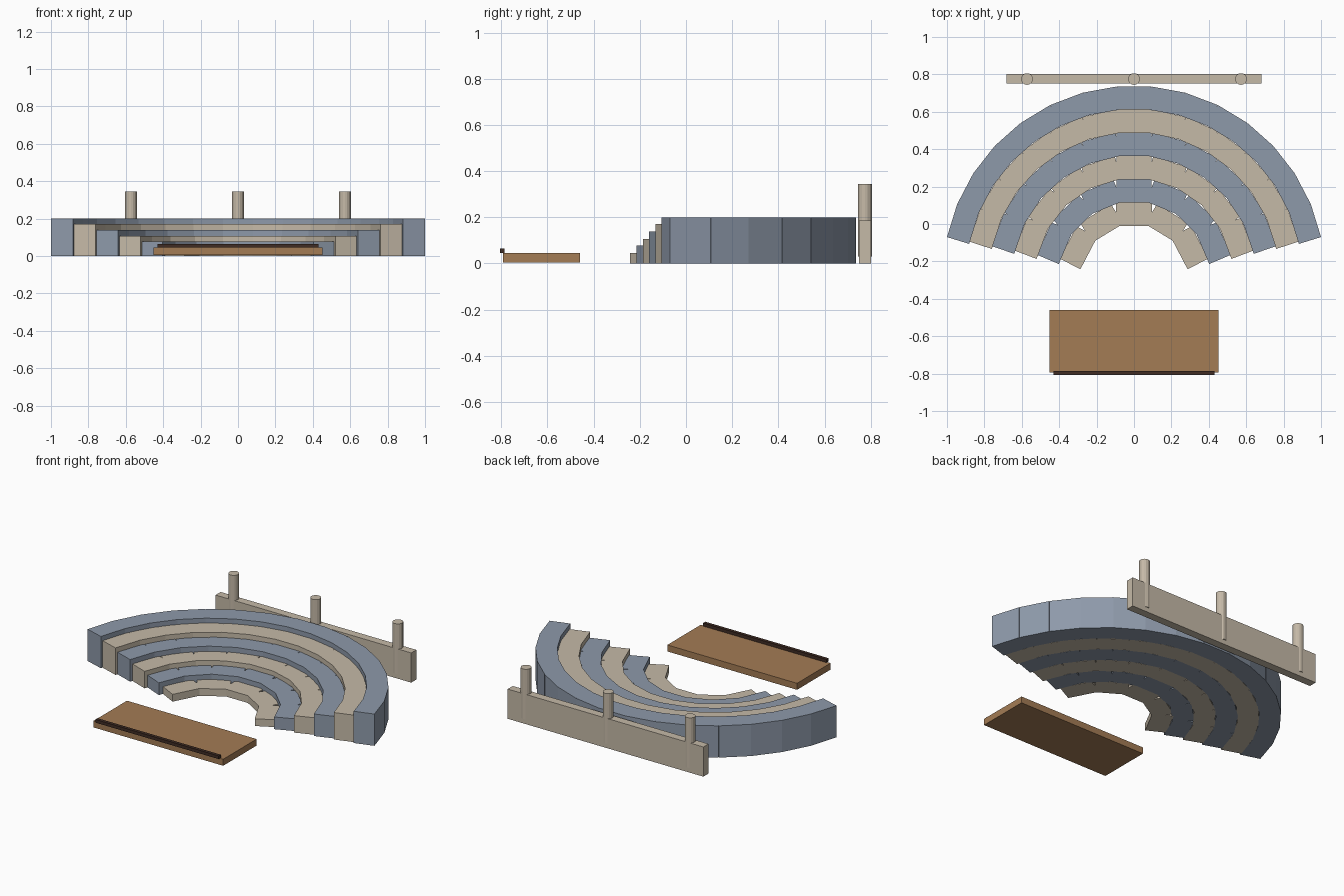
import bpy, bmesh, math
from mathutils import Matrix, Vector

if "Cube" in bpy.data.objects:
    bpy.data.objects.remove(bpy.data.objects["Cube"])


def material(name, rgb):
    m = bpy.data.materials.new(name)
    m.diffuse_color = (*rgb, 1.0)
    m.use_nodes = True
    m.node_tree.nodes["Principled BSDF"].inputs["Base Color"].default_value = m.diffuse_color
    return m


BLUE = material("slate blue", (0.27, 0.32, 0.40))
TAN = material("warm stone", (0.56, 0.49, 0.39))
WOOD = material("stage wood", (0.37, 0.20, 0.09))
DARK = material("dark wood", (0.05, 0.025, 0.017))


def finish(bm, name, mat):
    me = bpy.data.meshes.new(name)
    bm.to_mesh(me)
    bm.free()
    me.materials.append(mat)
    ob = bpy.data.objects.new(name, me)
    bpy.context.collection.objects.link(ob)
    return ob


def add_box(bm, size, centre, angle=0.0):
    mat = (Matrix.Translation(centre) @ Matrix.Rotation(angle, 4, 'Z')
           @ Matrix.Diagonal((*size, 1.0)))
    bmesh.ops.create_cube(bm, size=1.0, matrix=mat)


def box(name, lo, hi, mat):
    bm = bmesh.new()
    lo, hi = Vector(lo), Vector(hi)
    add_box(bm, hi - lo, (lo + hi) / 2)
    return finish(bm, name, mat)


# Seating tiers: straight blocks laid round an arc, more blocks per outer tier
CY, R0, DEPTH = -0.283, 0.273, 0.1242
SWEEP = math.radians(156)
HEIGHTS = (0.046, 0.077, 0.107, 0.139, 0.170, 0.200)
for k, h in enumerate(HEIGHTS):
    n = 5 + 2 * k
    step = SWEEP / n
    r = R0 + DEPTH * (k + 0.5)
    bm = bmesh.new()
    for i in range(n):
        a = math.pi / 2 + (i - (n - 1) / 2) * step
        add_box(bm, (DEPTH, r * step * 1.06, h),
                (r * math.cos(a), CY + r * math.sin(a), h / 2), a)
    finish(bm, f"seating_tier_{k + 1}", BLUE if k % 2 else TAN)

# Stage and its dark front rail
box("stage_floor", (-0.452, -0.793, 0.004), (0.452, -0.46, 0.045), WOOD)
box("stage_edge_rail", (-0.43, -0.806, 0.045), (0.43, -0.785, 0.065), DARK)

# Back wall with three columns
box("back_wall", (-0.682, 0.75, 0.0), (0.682, 0.801, 0.187), TAN)
for i, x in enumerate((-0.572, 0.0, 0.572)):
    bm = bmesh.new()
    bmesh.ops.create_cone(bm, cap_ends=True, segments=16, radius1=0.031,
                          radius2=0.031, depth=0.315,
                          matrix=Matrix.Translation((x, 0.775, 0.1875)))
    finish(bm, f"back_column_{i + 1}", TAN)
